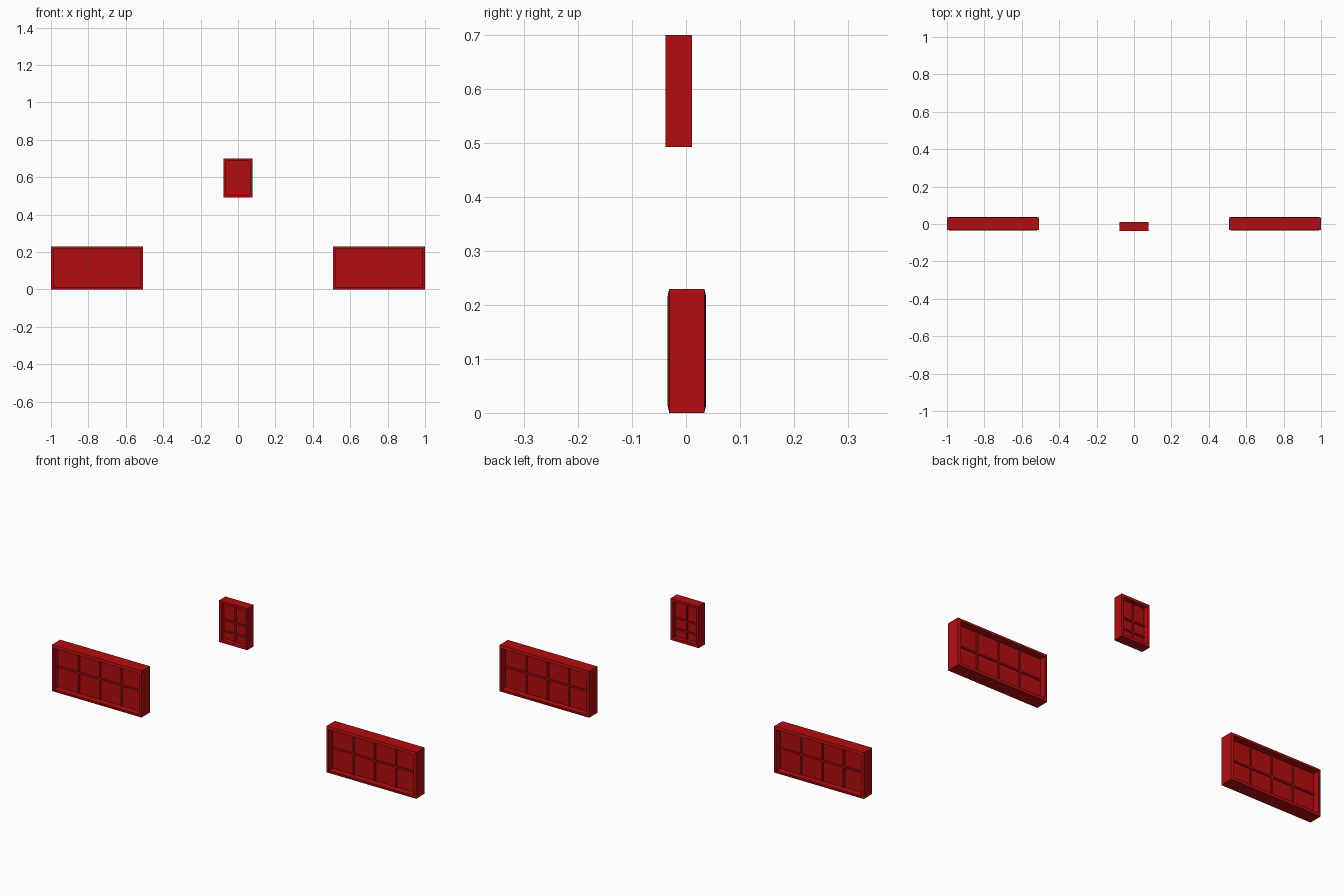
import bpy, bmesh

if "Cube" in bpy.data.objects:
    bpy.data.objects.remove(bpy.data.objects["Cube"])

red = bpy.data.materials.new("red_paint")
red.diffuse_color = (0.45, 0.004, 0.005, 1)
red.use_nodes = True
red.node_tree.nodes["Principled BSDF"].inputs["Base Color"].default_value = red.diffuse_color


def finish(name, bm):
    bmesh.ops.recalc_face_normals(bm, faces=bm.faces)
    mesh = bpy.data.meshes.new(name)
    bm.to_mesh(mesh)
    bm.free()
    mesh.materials.append(red)
    ob = bpy.data.objects.new(name, mesh)
    bpy.context.collection.objects.link(ob)
    return ob


def box(name, x0, x1, y0, y1, z0, z1):
    bm = bmesh.new()
    bmesh.ops.create_cube(bm, size=1)
    for v in bm.verts:
        v.co.x = x0 + (v.co.x + 0.5) * (x1 - x0)
        v.co.y = y0 + (v.co.y + 0.5) * (y1 - y0)
        v.co.z = z0 + (v.co.z + 0.5) * (z1 - z0)
    return finish(name, bm)


def frame(name, x0, x1, y0, y1, z0, z1, border, slope):
    # closed cross-section swept round the rectangle: (inset, depth)
    profile = [(0, y0 + slope), (border, y0), (border, y1), (0, y1 - slope)]
    bm = bmesh.new()
    loops = [[bm.verts.new(p) for p in ((x0 + i, y, z0 + i), (x1 - i, y, z0 + i),
                                        (x1 - i, y, z1 - i), (x0 + i, y, z1 - i))]
             for i, y in profile]
    for k in range(4):
        a, b = loops[k], loops[(k + 1) % 4]
        for j in range(4):
            n = (j + 1) % 4
            bm.faces.new((a[j], a[n], b[n], b[j]))
    return finish(name, bm)


def window(name, x0, x1, y0, y1, z0, z1, bars_x, bars_z, border, slope, bar):
    frame(name + "_frame", x0, x1, y0, y1, z0, z1, border, slope)
    mid, b = (y0 + y1) / 2, border
    # thin pane in the middle of the frame depth
    box(name + "_pane", x0 + b, x1 - b, mid - 0.003, mid + 0.003, z0 + b, z1 - b)
    # glazing bars stand proud on both sides
    for x in bars_x:
        box(name + "_upright_bar", x - bar / 2, x + bar / 2, mid - 0.009, mid + 0.009, z0 + b, z1 - b)
    for z in bars_z:
        box(name + "_cross_bar", x0 + b, x1 - b, mid - 0.009, mid + 0.009, z - bar / 2, z + bar / 2)


# wide windows, left and right
for side, cx in (("left", -0.754), ("right", 0.754)):
    window(side + "_window", cx - 0.246, cx + 0.246, -0.034, 0.037, 0, 0.23,
           [cx + k * 0.117 for k in (-1, 0, 1)], [0.115], 0.013, 0.003, 0.008)

# small upper window with uneven rows
window("upper_window", -0.077, 0.077, -0.038, 0.011, 0.493, 0.70,
       [0], [0.60, 0.546], 0.013, 0, 0.007)
